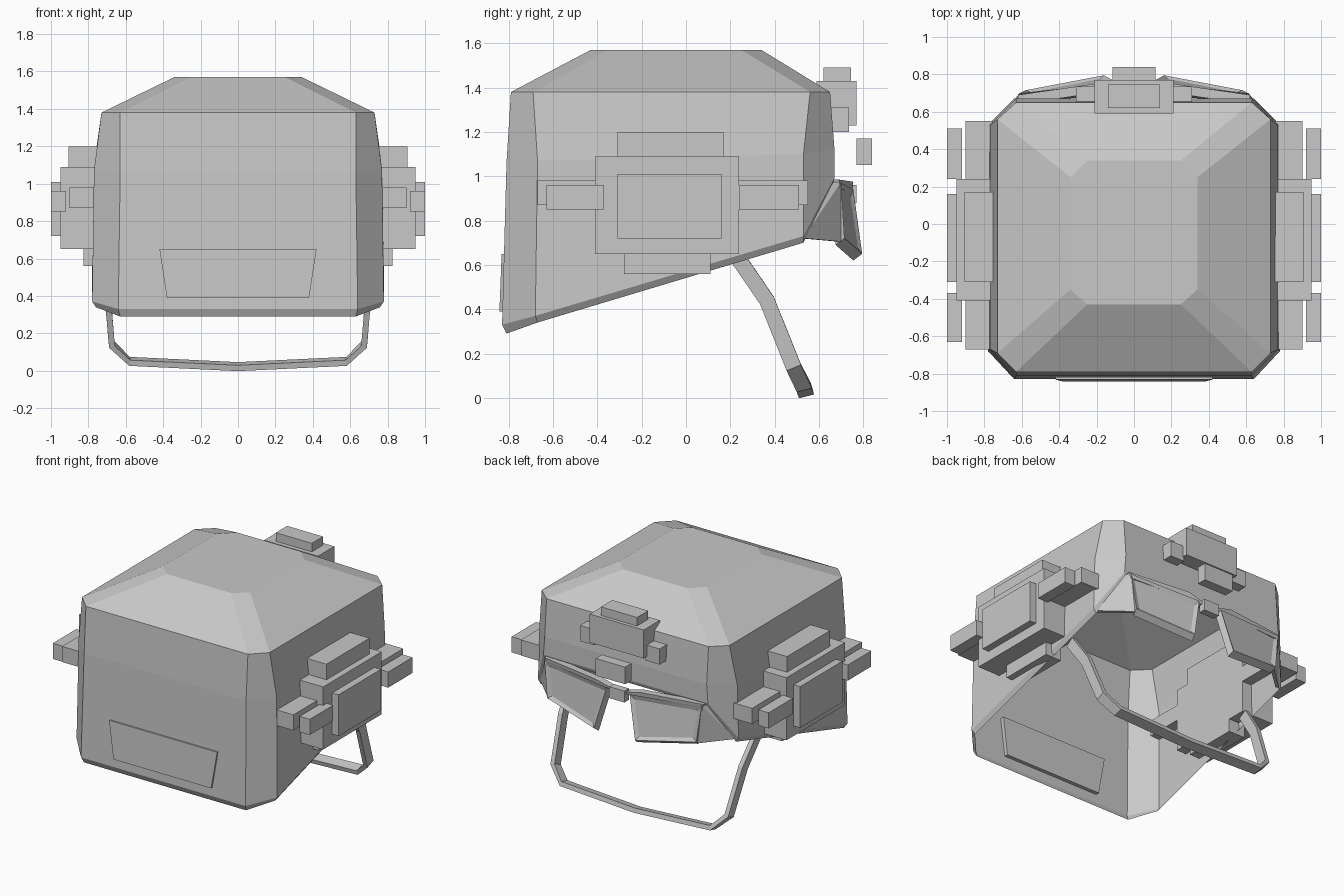
import bpy
import bmesh
from mathutils import Vector

cube = bpy.data.objects.get("Cube")
if cube:
    bpy.data.objects.remove(cube, do_unlink=True)

grey = bpy.data.materials.new("plain grey")
grey.use_nodes = True
tone = (0.58, 0.58, 0.58, 1)
grey.diffuse_color = tone
grey.node_tree.nodes["Principled BSDF"].inputs["Base Color"].default_value = tone


def finish(name, bm, solid=True):
    if solid:
        bmesh.ops.recalc_face_normals(bm, faces=bm.faces)
    mesh = bpy.data.meshes.new(name)
    bm.to_mesh(mesh)
    bm.free()
    mesh.materials.append(grey)
    obj = bpy.data.objects.new(name, mesh)
    bpy.context.collection.objects.link(obj)
    return obj


def box(name, x, y, z):
    bm = bmesh.new()
    bmesh.ops.create_cube(bm, size=1)
    for v in bm.verts:
        v.co = [a + (b - a) * (c + 0.5) for (a, b), c in zip((x, y, z), v.co)]
    return finish(name, bm)


def side_box(name, x, y, z):
    for label, s in (("left", 1), ("right", -1)):
        box(f"{label}_{name}", sorted((s * x[0], s * x[1])), y, z)


def prism(name, points, depth, inset=0):
    # Flat outline pushed back by a depth vector, with an optional sunken pane
    bm = bmesh.new()
    front = [bm.verts.new(p) for p in points]
    back = [bm.verts.new(Vector(p) + Vector(depth)) for p in points]
    face = bm.faces.new(front)
    bm.faces.new(back[::-1])
    n = len(front)
    for i in range(n):
        j = (i + 1) % n
        bm.faces.new((front[i], back[i], back[j], front[j]))
    bmesh.ops.recalc_face_normals(bm, faces=bm.faces)
    if inset:
        bmesh.ops.inset_region(bm, faces=[face], thickness=inset)
        bmesh.ops.translate(bm, verts=face.verts, vec=Vector(depth) * 0.3)
    return finish(name, bm)


def loft(bm, rings):
    loops = [[bm.verts.new(p) for p in ring] for ring in rings]
    for a, b in zip(loops, loops[1:]):
        n = len(a)
        for i in range(n):
            j = (i + 1) % n
            bm.faces.new((a[i], a[j], b[j], b[i]))
    return loops


# Helmet shell: chamfered rings from crown to open rim
def ring(half, back, front, corner, side_back, side_front, zs):
    z_back, z_sb, z_sf, z_front = zs
    right = [(corner, back, z_back), (half, side_back, z_sb),
             (half, side_front, z_sf), (corner, front, z_front)]
    return right + [(-x, y, z) for x, y, z in reversed(right)]


bm = bmesh.new()
loops = loft(bm, [
    ring(0.34, -0.43, 0.34, 0.25, -0.35, 0.25, [1.57] * 4),
    ring(0.73, -0.79, 0.65, 0.63, -0.69, 0.56, [1.38] * 4),
    ring(0.77, -0.81, 0.67, 0.63, -0.67, 0.53, (1.06, 1.07, 1.1, 1.12)),
    ring(0.78, -0.83, 0.67, 0.64, -0.68, 0.53, (0.33, 0.37, 0.73, 0.99)),
    ring(0.76, -0.81, 0.66, 0.63, -0.67, 0.53, (0.29, 0.34, 0.70, 0.965)),
])
bm.faces.new(loops[0][::-1])
bmesh.ops.recalc_face_normals(bm, faces=bm.faces)
crown = max(bm.faces, key=lambda f: f.calc_center_median().z)
if crown.normal.z < 0:
    bmesh.ops.reverse_faces(bm, faces=bm.faces)
finish("helmet_shell", bm, solid=False)

# Raised plate low on the rear wall
prism("neck_plate", [(-0.42, -0.832, 0.65), (0.42, -0.832, 0.65),
                     (0.38, -0.842, 0.39), (-0.38, -0.842, 0.39)], (0, 0.04, 0))

# Ear modules
side_box("ear_block", (0.70, 0.95), (-0.41, 0.24), (0.65, 1.09))
side_box("ear_cover", (0.94, 1.0), (-0.31, 0.16), (0.72, 1.01))
side_box("ear_top_block", (0.70, 0.905), (-0.31, 0.17), (1.09, 1.20))
side_box("ear_lower_block", (0.70, 0.825), (-0.28, 0.11), (0.56, 0.65))
for end, inner, outer in (("front", (0.24, 0.55), (0.24, 0.51)),
                          ("rear", (-0.67, -0.40), (-0.63, -0.37))):
    side_box(f"ear_{end}_inner_arm", (0.70, 0.90), inner, (0.87, 0.98))
    side_box(f"ear_{end}_outer_arm", (0.92, 1.0), outer, (0.85, 0.96))

# Forehead sensor pack
box("sensor_body", (-0.21, 0.21), (0.59, 0.77), (1.23, 1.43))
box("sensor_cap", (-0.14, 0.14), (0.62, 0.745), (1.43, 1.49))
side_box("sensor_lug", (0.20, 0.31), (0.64, 0.735), (1.20, 1.31))
box("sensor_front_block", (-0.115, 0.115), (0.77, 0.84), (1.05, 1.17))

# Goggles: framed lens, cheek guard and brow strip on each side
for label, s in (("left", 1), ("right", -1)):
    def flip(points):
        return [(s * x, y, z) for x, y, z in points]

    prism(f"{label}_goggle_lens", flip([
        (0.09, 0.755, 0.94), (0.61, 0.70, 0.97),
        (0.58, 0.715, 0.72), (0.16, 0.795, 0.65)]),
        (-0.01 * s, -0.04, -0.03), inset=0.04)
    prism(f"{label}_brow_strip", flip([
        (0.0, 0.75, 0.93), (0.17, 0.755, 0.975),
        (0.62, 0.69, 0.985), (0.61, 0.70, 0.94)]), (0, -0.05, 0))
    # Cheek guard as two thin triangles bridging shell and lens
    a, b, c, d = flip([(0.76, 0.53, 0.72), (0.58, 0.70, 0.705),
                       (0.61, 0.70, 0.975), (0.63, 0.66, 0.975)])
    for part, tri in (("lower", (a, b, c)), ("upper", (a, c, d))):
        prism(f"{label}_cheek_{part}", tri, (-0.015 * s, -0.015, 0))
box("goggle_bridge", (-0.06, 0.06), (0.72, 0.77), (0.88, 0.96))

# Chin strap: flat band swept through mirrored path points
half = [(0.72, 0.235, 0.63), (0.70, 0.365, 0.44), (0.675, 0.485, 0.14), (0.58, 0.53, 0.05)]
path = half + [(0, 0.54, 0.022)] + [(-x, y, z) for x, y, z in reversed(half)]
path = [Vector(p) for p in path]
sections = []
for i, p in enumerate(path):
    along = (path[min(i + 1, len(path) - 1)] - path[max(i - 1, 0)]).normalized()
    wide = Vector((0, 1, 0.25))
    wide = (wide - along * wide.dot(along)).normalized() * 0.035
    thin = along.cross(wide).normalized() * 0.016
    sections.append([p + wide + thin, p - wide + thin, p - wide - thin, p + wide - thin])
bm = bmesh.new()
loops = loft(bm, sections)
bm.faces.new(loops[0])
bm.faces.new(loops[-1])
finish("chin_strap", bm)
